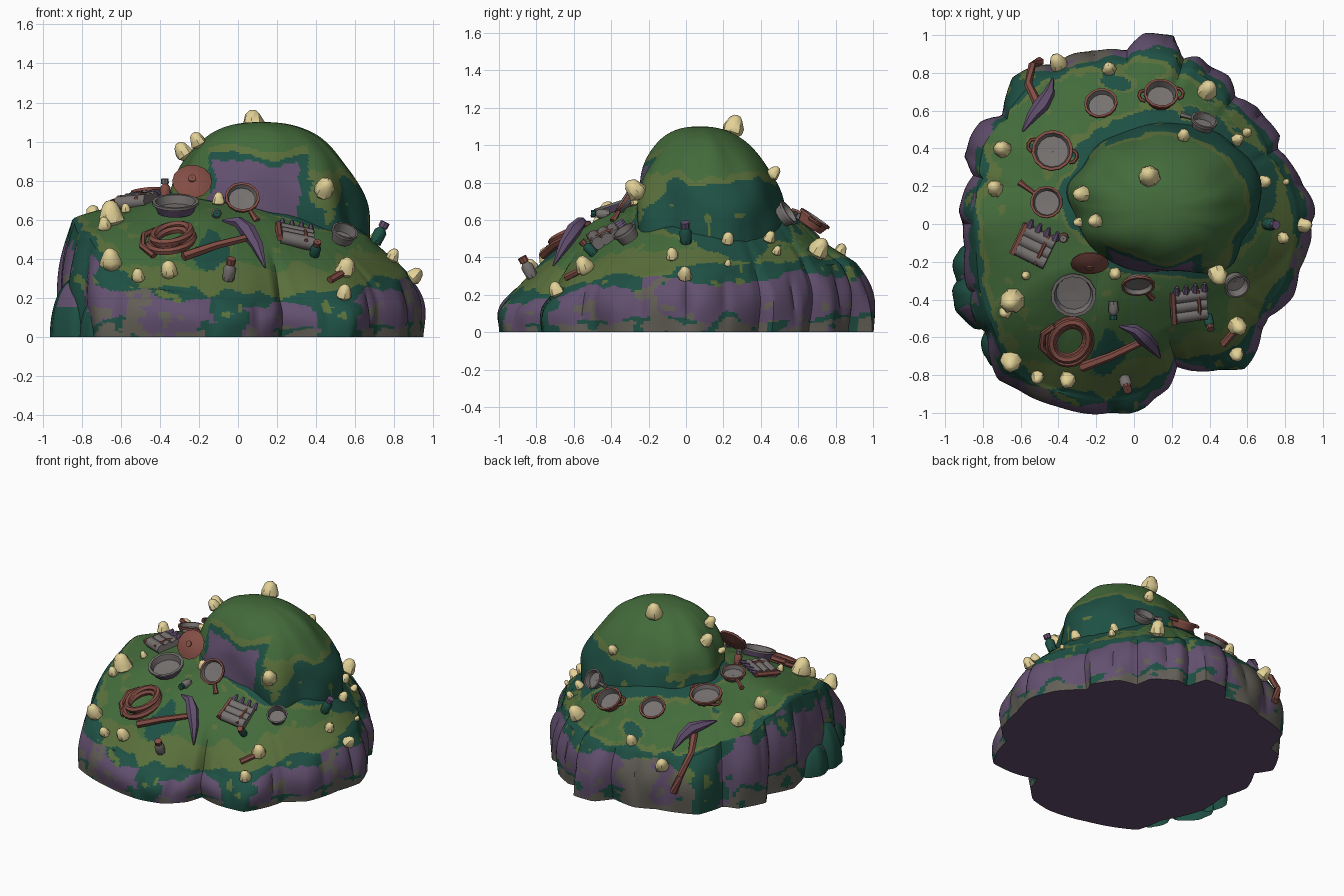
import bpy, math, random
from mathutils import Vector, Matrix, noise
from mathutils.bvhtree import BVHTree

random.seed(4)
if "Cube" in bpy.data.objects:
    bpy.data.objects.remove(bpy.data.objects["Cube"], do_unlink=True)

# Palette
COLOURS = {
    "moss_green": (.056, .145, .043), "deep_teal": (.013, .08, .057),
    "olive": (.1, .158, .043), "purple_rock": (.125, .08, .16),
    "grey_rock": (.125, .115, .095), "cream": (.76, .64, .31),
    "rust": (.225, .075, .058), "metal": (.18, .165, .16)}
MATS = []
for name, rgb in COLOURS.items():
    m = bpy.data.materials.new(name)
    m.use_nodes = True
    m.diffuse_color = (*rgb, 1)
    bsdf = m.node_tree.nodes["Principled BSDF"]
    bsdf.inputs["Base Color"].default_value = (*rgb, 1)
    bsdf.inputs["Roughness"].default_value = .9
    MATS.append(m)
GREEN, TEAL, OLIVE, PURPLE, ROCK, CREAM, RUST, METAL = range(len(MATS))
TAU = math.tau


def make(name, verts, faces, mats, angle=40):
    """Mesh object with one palette index per face."""
    me = bpy.data.meshes.new(name)
    me.from_pydata([tuple(v) for v in verts], [], faces)
    used = sorted(set(mats))
    for i in used:
        me.materials.append(MATS[i])
    for p, i in zip(me.polygons, mats):
        p.material_index = used.index(i)
    ob = bpy.data.objects.new(name, me)
    bpy.context.collection.objects.link(ob)
    bpy.ops.object.select_all(action='DESELECT')
    ob.select_set(True)
    bpy.context.view_layer.objects.active = ob
    bpy.ops.object.shade_smooth_by_angle(angle=math.radians(angle))


def ring_faces(rings, n, closed=False):
    """Quads between successive rings of n vertices."""
    faces = []
    for j in range(rings if closed else rings - 1):
        a, b = j * n, (j + 1) % rings * n
        faces += [(a + i, a + (i + 1) % n, b + (i + 1) % n, b + i) for i in range(n)]
    return faces


def nz(x, y, z, f):
    return noise.noise(Vector((x, y, z)) * f)


# Mound outline and rim heights
OUTLINE = [(.95, .05), (.88, .24), (.73, .39), (.76, .46), (.65, .62), (.52, .65), (.5, .77),
           (.34, .87), (.25, .85), (.21, 1), (.05, 1), (-.04, .89), (-.22, .92), (-.36, .86),
           (-.64, .77), (-.7, .57), (-.8, .54), (-.9, .36), (-.83, .25), (-.92, .07), (-.87, -.13),
           (-.88, -.35), (-.76, -.62), (-.72, -.82), (-.4, -.95), (-.1, -1), (.07, -.96), (.18, -.85),
           (.22, -.73), (.36, -.77), (.58, -.76), (.66, -.62), (.7, -.48), (.83, -.38), (.9, -.13)]
RIM = [.31, .32, .36, .37, .37, .49, .6, .52, .25, .19, .19, .28]
POLAR = sorted((math.atan2(y, x) % TAU, math.hypot(x, y)) for x, y in OUTLINE)
POLAR = [(POLAR[-1][0] - TAU, POLAR[-1][1])] + POLAR + [(POLAR[0][0] + TAU, POLAR[0][1])]


def outline(a):
    a %= TAU
    for (a0, r0), (a1, r1) in zip(POLAR, POLAR[1:]):
        if a0 <= a <= a1:
            return r0 + (r1 - r0) * (a - a0) / max(a1 - a0, 1e-6)


def rim_height(a):
    k = a % TAU / TAU * len(RIM)
    i, f = int(k), k % 1
    f = f * f * (3 - 2 * f)
    return RIM[i % 12] * (1 - f) + RIM[(i + 1) % 12] * f


def dome_dist(x, y):
    return math.hypot((x - .16) / .51, (y - .155) / .395)


# Mossy mound: rock wall rings, then sloping top rings
N, WALL, TOP = 300, 36, 84
spokes = []
for i in range(N):
    a = TAU * i / N
    soft, wide = (sum(outline(a + k * w) for k in range(-4, 5)) / 9 for w in (.04, .11))
    block = abs(math.sin(9 * a + 2 * nz(math.cos(a), math.sin(a), 1, 2)))
    spokes.append((math.cos(a), math.sin(a), outline(a), .94 * min(soft, outline(a) + .02), .94 * wide, rim_height(a), block))
verts, tags = [], []
for j in range(WALL + TOP):
    for c, s, big, rim_r, wide, rim_z, block in spokes:
        if j < WALL:
            f = j / (WALL - 1)
            r = big + (rim_r - big) * f ** 1.6 + .04 * block ** .6 * math.sin(math.pi * f ** 1.3)
            z = rim_z * f
            tags.append(f - 1)
        else:
            t = (j - WALL + 1) / TOP
            r = (rim_r + (wide - rim_r) * min(1, t * 3)) * (1 - t * .98)
            x, y = r * c, r * s
            skirt = max(0, 1 - max(0, dome_dist(x, y) - 1) / .5) * min(1, max(0, x + y + .1) * 1.5)
            z = rim_z + (.71 - .08 * x - rim_z) * (1 - (1 - t) ** 2) + .015 * nz(x, y, 0, 4) + .07 * skirt
            tags.append(t)
        verts.append((r * c, r * s, z))
faces = ring_faces(WALL + TOP, N)
MOSSY = [(135, 7), (212, 5), (267, 7), (303, 7)]   # mossy wall columns: direction, half width
STONY = [(104, 7), (124, 4), (238, 3), (350, 3)]   # bare grey columns


def mound_colour(f):
    x, y, z = (sum(verts[v][k] for v in f) / 4 for k in range(3))
    t = sum(tags[v] for v in f) / 4
    n, fine = nz(x, y, z, 5), nz(x + 7, y, z, 12)
    if t < 0:
        h = t + 1 + .2 * n + .12 * fine
        a = math.degrees(math.atan2(y, x)) % 360 + 6 * fine + 4 * n
        if h > .88 or any(abs(a - m) < w for m, w in MOSSY):
            return OLIVE if fine > .42 else TEAL
        if h < .16 and fine < .2 or any(abs(a - m) < w for m, w in STONY):
            return ROCK
        if h < .24 and n < .1:
            return TEAL
        return ROCK if fine > .4 and h < .6 else PURPLE
    d = dome_dist(x, y) + .13 * n + .06 * fine + (.14 if x < -.2 and y < .35 else 0)
    low = z + .07 * n + .03 * fine
    if t < .025 + .06 * n + .03 * fine or d < 1.13 or math.hypot(x + .12, y + .68) < .1 + .1 * n + .05 * fine:
        return TEAL
    if t < .06 + .08 * n + .05 * fine or d < 1.18 or low < .36 and y < .5 or low < .45 and x > .5:
        return OLIVE
    if y > .4 and n > .12:
        return TEAL if n > .2 else OLIVE
    return OLIVE if fine > .47 else GREEN


mats = [mound_colour(f) for f in faces]
faces += [tuple(reversed(range(N))), tuple(range(len(verts) - N, len(verts)))]
make("mossy_mound", verts, faces, mats + [PURPLE, GREEN])

# Upper dome, with a swelling at the front left
M, STEPS = 200, 70
dome = []
for j in range(STEPS):
    p = max(0, j - 2) / (STEPS - 2.9) * math.pi / 2
    d, h = max(math.cos(p), .001) ** .83, math.sin(p)
    for i in range(M):
        a = TAU * i / M
        k = d * (1 + .07 * nz(math.cos(a), math.sin(a), h, 2.2) + .17 * (1 - h) * math.exp(-((a - 5.25) / .32) ** 2))
        dome.append((.16 - .04 * h + .51 * k * math.cos(a), .155 - .08 * h + .395 * k * math.sin(a),
                     (.56 + .54 * h) if j > 1 else .4 + .08 * j))
dome_faces = ring_faces(STEPS, M)


def dome_colour(f):
    x, y, z = (sum(dome[v][k] for v in f) / 4 for k in range(3))
    n, fine = nz(x, y, z, 5), nz(x, y + 5, z, 12)
    h = z + .06 * n + .03 * fine
    if y < .05 and abs(x - .09) < .22 + .04 * fine and h < .88:
        return PURPLE
    edge = .8 + .12 * (y < .05 and x < .36) if x > -.15 else .71
    if math.hypot(x - .45, z - .74) < .09 + .05 * n and y < .1:
        return OLIVE
    if h < edge:
        return OLIVE if fine > .45 else TEAL
    return OLIVE if h < edge + .045 else GREEN


mats = [dome_colour(f) for f in dome_faces]
make("upper_dome", dome, dome_faces + [tuple(range(len(dome) - M, len(dome)))], mats + [GREEN])

# Boulders at the foot of the mound
for k, (x, y, r, h) in enumerate([(-.79, -.38, .17, .31), (-.83, -.23, .13, .22), (-.68, -.64, .13, .22)]):
    pts = []
    for j in range(16):
        p = j / 15 * math.pi / 2
        for i in range(40):
            a = TAU * i / 40
            q = r * max(math.cos(p), .01) ** .8 * (1 + .12 * nz(math.cos(a), math.sin(a), k, 2))
            pts.append((x + q * math.cos(a), y + q * math.sin(a), h * math.sin(p)))
    fs = ring_faces(16, 40)
    make("boulder", pts, fs, [PURPLE if pts[f[0]][1] < y - .3 * r and pts[f[0]][2] > .13 + .05 * nz(*pts[f[0]], 8) else TEAL
                              for f in fs])

BVH = BVHTree.FromPolygons([Vector(v) for v in verts + dome],
                           faces[:-2] + [tuple(v + len(verts) for v in f) for f in dome_faces])


def ground(x, y, lift=0):
    loc, normal, *_ = BVH.ray_cast(Vector((x, y, 2)), Vector((0, 0, -1)))
    return loc + Vector((0, 0, lift)), normal


def on_ground(*points):
    return [ground(*p)[0] for p in points]


def frame(x, y, spin=0, tilt=0, lift=0):
    """Matrix resting on the moss; positive tilt leans the top towards the front."""
    loc, n = ground(x, y, lift)
    q = Vector((0, 0, 1)).rotation_difference((n + Vector((0, 0, .6))).normalized())
    return Matrix.Translation(loc) @ q.to_matrix().to_4x4() @ Matrix.Rotation(tilt, 4, 'X') @ Matrix.Rotation(spin, 4, 'Z')


def lathe(name, mtx, profile, bands, seg=14, wobble=0):
    pts = [mtx @ Vector((r * c * math.cos(TAU * i / seg), r * c * math.sin(TAU * i / seg), z))
           for r, z in profile for i in range(seg) for c in [1 + random.uniform(-wobble, wobble)]]
    fs = ring_faces(len(profile), seg)
    make(name, pts, fs, [bands[i // seg % len(bands)] for i in range(len(fs))])


def tube(name, pts, radii, mat, seg=6, closed=False):
    pts, ring = [Vector(p) for p in pts], []
    n = len(pts)
    for k, p in enumerate(pts):
        d = pts[(k + 1) % n] - pts[k - 1] if closed else pts[min(k + 1, n - 1)] - pts[max(k - 1, 0)]
        u = d.cross(Vector((0, 0, 1)) if abs(d.normalized().z) < .9 else Vector((1, 0, 0))).normalized()
        w = u.cross(d).normalized()
        r = radii[k % len(radii)]
        ring += [p + r * (u * math.cos(TAU * i / seg) + w * math.sin(TAU * i / seg)) for i in range(seg)]
    fs = ring_faces(n, seg, closed)
    if not closed:
        fs += [tuple(reversed(range(seg))), tuple(range(len(ring) - seg, len(ring)))]
    make(name, ring, fs, [mat] * len(fs), 50)


# Cream mushrooms
for x, y, s in [(.08, .24, .058), (-.26, .16, .045), (-.19, .02, .04), (-.28, .01, .025), (.38, .69, .054),
                (.54, .44, .032), (.59, .48, .025), (.26, .45, .035), (.68, .22, .034), (.8, .22, .018),
                (.88, -.01, .04), (.78, -.07, .034), (.43, -.24, .054), (.54, -.53, .049), (.54, -.68, .04),
                (-.35, -.81, .045), (-.51, -.8, .035), (-.65, -.71, .055), (-.64, -.4, .064), (-.68, -.46, .035),
                (-.57, -.27, .025), (-.73, .18, .044), (-.69, .39, .047), (-.39, .83, .048), (-.13, .81, .038), (-.1, -.26, .034)]:
    lathe("mushroom", frame(x, y, random.random() * 6, 0, -s * .3),
          [(s * .6, 0), (s, s * .4), (s * .95, s * .9), (s * .65, s * 1.7), (s * .3, s * 2), (.001, s * 2.05)],
          [CREAM], 8, .1)


# Pots and pans: body, rim, inside; optional long handle or side loops
def pan(x, y, r, h, rim, spin=0, tilt=0, handle=0, loops=False, lift=.015, side=METAL):
    m = frame(x, y, spin, tilt, lift)
    lathe("pan", m, [(.001, 0), (r * .8, 0), (r * .97, h), (r * 1.05, h), (r * 1.05, h + .014),
                     (r * .9, h + .014), (r * .8, .016), (.001, .012)], [METAL, side, rim, rim, rim, METAL, METAL])
    if handle:
        tube("pan_handle", [m @ Vector((q, 0, h)) for q in (r, r + handle * .6, r + handle)], [.012, .014, .019], rim)
    for s in (-1, 1) if loops else ():
        tube("pot_loop", [m @ Vector((s * (r + .03 * math.sin(b)), .035 * math.cos(b), h)) for b in (0, .8, 1.57, 2.34, 3.14)],
             [.01], RUST)


pan(-.43, .38, .105, .03, RUST, -.3, 0, 0, True, side=RUST)
pan(-.17, .62, .085, .03, RUST, 0, -.1)
pan(.14, .66, .088, .045, RUST, .1, -.15, 0, True, .02, RUST)
pan(.36, .51, .068, .04, METAL, 2.8, -.15, .06, False, .02)
pan(-.46, .11, .082, .03, RUST, 2.5, 0, .1)
pan(-.32, -.36, .115, .045, METAL, .3, 0, lift=0, side=PURPLE)
pan(.02, -.3, .085, .025, RUST, -1, .75, .07, False, .045)
pan(.53, -.3, .066, .05, METAL, 1.1, .25)
lathe("pot_lid", frame(-.235, -.2, 0, .85, .09),
      [(.001, -.01), (.095, 0), (.102, .012), (.065, .03), (.02, .036), (.02, .045), (.001, .045)], [RUST])

# Rope coil with loose tail
for r, lift in ((.135, .015), (.1, .03), (.115, .05)):
    m = frame(-.34, -.62, r * 9, .06, lift)
    tube("rope_coil", [m @ Vector((r * math.cos(TAU * i / 20), r * .8 * math.sin(TAU * i / 20), 0)) for i in range(20)],
         [.02], RUST, 6, True)
tube("rope_tail", on_ground((-.42, -.54, .025), (-.48, -.58, .025), (-.49, -.65, .025), (-.43, -.71, .025)), [.017], RUST)


# Pickaxes: handle and tapered curved head
def pickaxe(handle, head):
    tube("pickaxe_handle", handle, [.026, .022, .02], RUST)
    tube("pickaxe_head", head, [.006, .03, .042, .032, .005], PURPLE)


pickaxe(on_ground((-.28, -.76, .03), (-.12, -.7, .04), (.05, -.62, .06)),
        on_ground((-.08, -.54, .05), (0, -.56, .08), (.05, -.6, .08), (.1, -.65, .06), (.14, -.71, .03)))
pickaxe([(-.5, .62, .5), (-.56, .74, .42), (-.54, .84, .28), (-.5, .86, .16)],
        on_ground((-.59, .49, .04), (-.54, .57, .06), (-.49, .63, .07), (-.45, .69, .05), (-.43, .77, .02)))

# Bundles of rolls with a strap, side rail and pegs
for x, y, spin in ((-.52, -.12, -.45), (.3, -.43, .1)):
    m = frame(x, y, spin, 0, .015)
    for k in range(3):
        tube("roll", [m @ Vector((-.085, .055 * (k - 1), 0)), m @ Vector((.085, .055 * (k - 1), 0))], [.036], METAL, 8)
    tube("rail", [m @ Vector((-.095, -.09, .01)), m @ Vector((-.095, .09, .01))], [.018], RUST)
    tube("strap", [m @ Vector((.04, -.085, .02)), m @ Vector((.04, 0, .032)), m @ Vector((.04, .085, .02))], [.01], RUST)
    for k in range(4):
        tube("peg", [m @ Vector((-.075 + .05 * k, .08, .01)), m @ Vector((-.075 + .05 * k, .125, .03))], [.022, .009], PURPLE)


# Bottles, pouch and loose stick
def bottle(x, y, body, cap, s=1, tilt=0):
    lathe("bottle", frame(x, y, 0, tilt), [(r * s, z * s) for r, z in [(.001, 0), (.028, 0), (.03, .06), (.015, .08), (.022, .082),
          (.022, .11), (.001, .11)]], [body, body, body, cap, cap, cap], 8)


bottle(-.05, -.82, METAL, RUST, 1.1)
bottle(.7, 0, TEAL, PURPLE, 1.1)
bottle(-.37, -.07, RUST, METAL, .9)
bottle(.39, -.49, TEAL, RUST, .9, .4)
bottle(-.11, -.41, METAL, TEAL, .9, 1.3)
tube("stick", on_ground((.47, -.64, .02), (.53, -.57, .02)), [.019], RUST)
